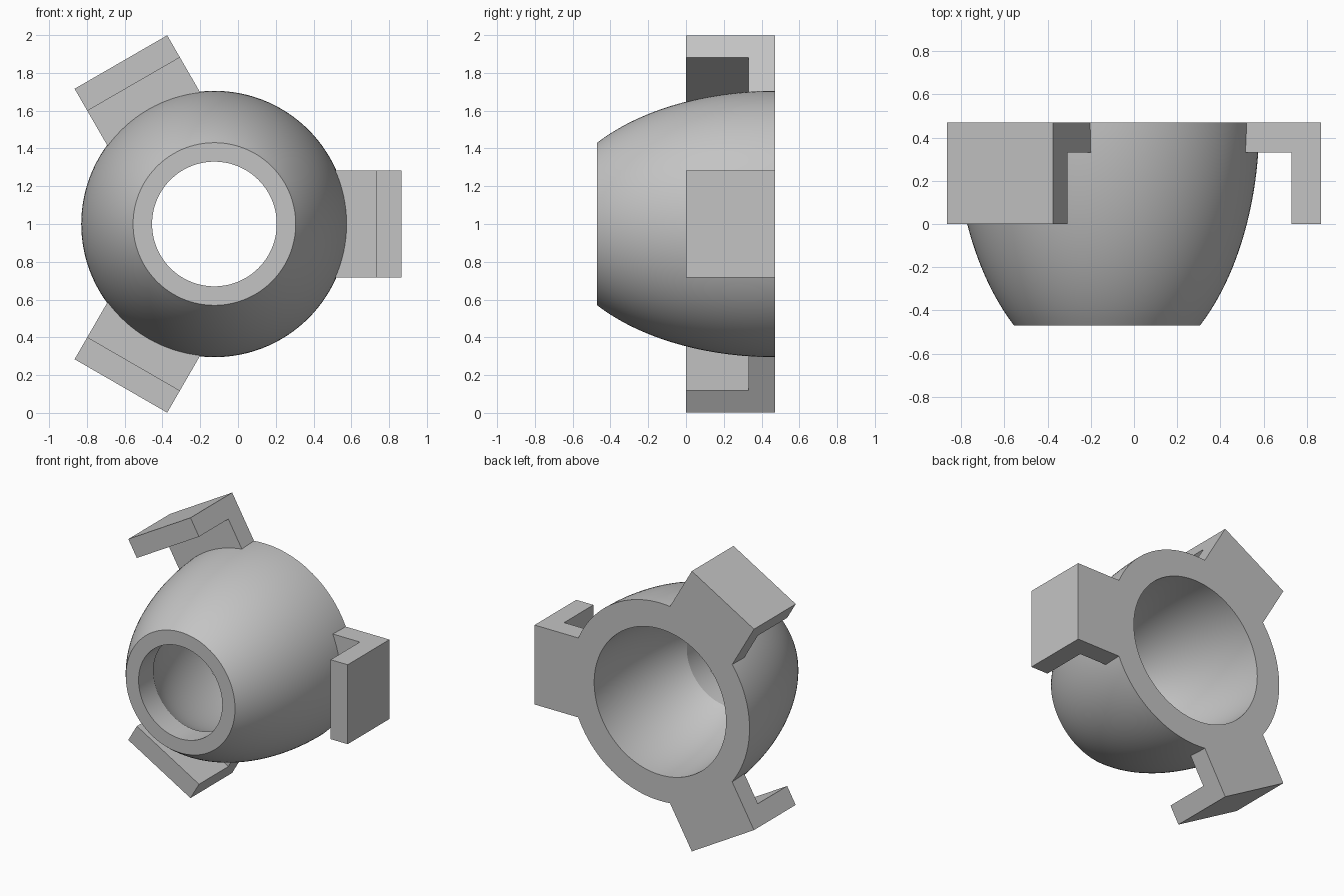
import bpy, bmesh
from math import sin, cos, pi, sqrt, radians
from mathutils import Matrix, Vector

cube = bpy.data.objects.get("Cube")
if cube:
    bpy.data.objects.remove(cube, do_unlink=True)

CENTRE = Vector((-0.125, 0, 1))
BACK, FRONT = 0.47, -0.47

grey = bpy.data.materials.new("plain grey")
grey.use_nodes = True
colour = (0.55, 0.55, 0.55, 1)
grey.diffuse_color = colour
grey.node_tree.nodes["Principled BSDF"].inputs["Base Color"].default_value = colour


def finish(bm, name):
    bmesh.ops.recalc_face_normals(bm, faces=bm.faces)
    mesh = bpy.data.meshes.new(name)
    bm.to_mesh(mesh)
    bm.free()
    mesh.materials.append(grey)
    obj = bpy.data.objects.new(name, mesh)
    bpy.context.collection.objects.link(obj)
    obj.location = CENTRE
    return obj


def dome_curve(radius, length, end, steps=28):
    """Elliptical arc of (radius, y) from the back rim to y = end."""
    pts = []
    for i in range(steps + 1):
        d = (BACK - end) * i / steps
        pts.append((radius * sqrt(1 - (d / length) ** 2), BACK - d))
    return pts


# Hollow dome: outer curve, front lip, straight throat, inner cavity
profile = dome_curve(0.705, 1.187, FRONT)
profile.append((0.33, FRONT))
profile += reversed(dome_curve(0.52, 1.0, -0.302))
bm = bmesh.new()
verts = [bm.verts.new((r, y, 0)) for r, y in profile]
edges = [bm.edges.new((verts[i - 1], verts[i])) for i in range(len(verts))]
bmesh.ops.spin(bm, geom=verts + edges, cent=(0, 0, 0), axis=(0, 1, 0),
               angle=2 * pi, steps=120, use_duplicate=False)
bmesh.ops.remove_doubles(bm, verts=bm.verts, dist=0.0001)
body = finish(bm, "hollow_dome")

# Three L-shaped brackets around the back rim
section = [(0.57, BACK), (0.99, BACK), (0.99, 0), (0.855, 0), (0.855, 0.33), (0.57, 0.33)]
HALF_WIDTH = 0.283
for i in range(3):
    bm = bmesh.new()
    face = bm.faces.new([bm.verts.new((x, y, -HALF_WIDTH)) for x, y in section])
    ext = bmesh.ops.extrude_face_region(bm, geom=[face], use_keep_orig=True)
    top = [v for v in ext["geom"] if isinstance(v, bmesh.types.BMVert)]
    bmesh.ops.translate(bm, verts=top, vec=(0, 0, 2 * HALF_WIDTH))
    bmesh.ops.rotate(bm, verts=bm.verts, cent=(0, 0, 0),
                     matrix=Matrix.Rotation(radians(120 * i), 3, "Y"))
    bracket = finish(bm, f"bracket_{i + 1}")
    # Fuse the bracket into the dome wall
    mod = body.modifiers.new("fuse", "BOOLEAN")
    mod.operation = "UNION"
    mod.solver = "EXACT"
    mod.object = bracket
    bpy.ops.object.select_all(action="DESELECT")
    body.select_set(True)
    bpy.context.view_layer.objects.active = body
    bpy.ops.object.modifier_apply(modifier=mod.name)
    bpy.data.objects.remove(bracket, do_unlink=True)

body.name = "dome_with_brackets"
bpy.ops.object.shade_smooth_by_angle(angle=radians(25))
